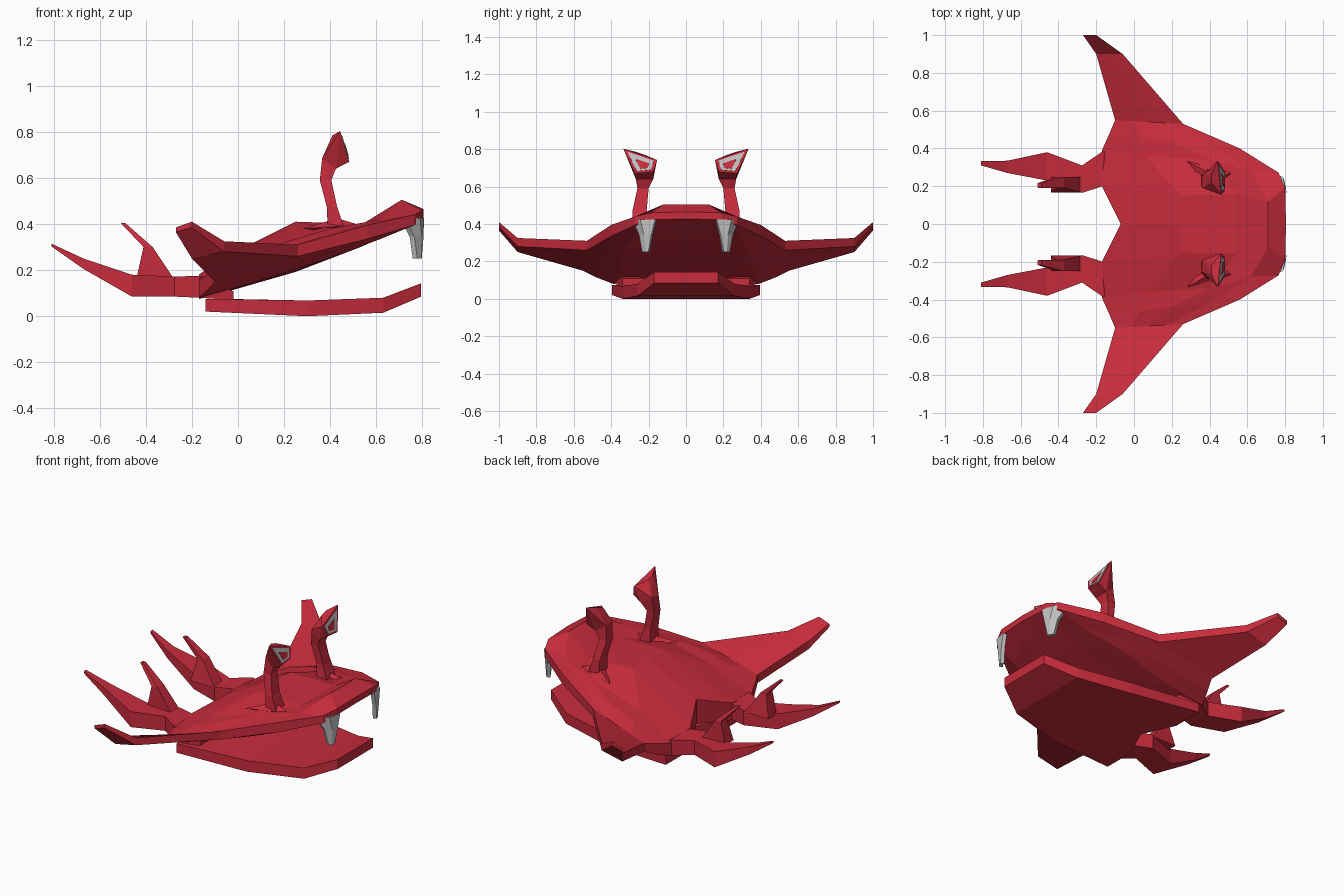
import bpy, bmesh
from mathutils import Vector

cube = bpy.data.objects.get("Cube")
if cube:
    bpy.data.objects.remove(cube, do_unlink=True)


def material(name, rgb):
    m = bpy.data.materials.new(name)
    m.use_nodes = True
    col = (*rgb, 1)
    m.diffuse_color = col
    m.node_tree.nodes["Principled BSDF"].inputs["Base Color"].default_value = col
    return m


RED = material("red", (0.58, 0.025, 0.045))
GREY = material("light grey", (0.53, 0.53, 0.53))


def finish(bm, name, mat):
    """Make an object from one side and mirror it across y = 0."""
    bmesh.ops.recalc_face_normals(bm, faces=bm.faces)
    mesh = bpy.data.meshes.new(name)
    bm.to_mesh(mesh)
    bm.free()
    mesh.materials.append(mat)
    ob = bpy.data.objects.new(name, mesh)
    bpy.context.collection.objects.link(ob)
    mod = ob.modifiers.new("Mirror", 'MIRROR')
    mod.use_axis = (False, True, False)
    mod.merge_threshold = 0.0005
    return ob


def loft(name, rings, mat, caps=(True, True)):
    """Skin between rings that all have the same number of points."""
    bm = bmesh.new()
    vs = [[bm.verts.new(p) for p in r] for r in rings]
    n = len(rings[0])
    for a, b in zip(vs, vs[1:]):
        for i in range(n):
            j = (i + 1) % n
            bm.faces.new((a[i], a[j], b[j], b[i]))
    if caps[0]:
        bm.faces.new(vs[0])
    if caps[1]:
        bm.faces.new(vs[-1])
    return finish(bm, name, mat)


def hull(name, points, mat):
    bm = bmesh.new()
    for p in points:
        bm.verts.new(p)
    bmesh.ops.convex_hull(bm, input=bm.verts)
    return finish(bm, name, mat)


def flat_ring(x0, x1, y0, y1, z):
    return [(x0, y0, z), (x1, y0, z), (x1, y1, z), (x0, y1, z)]


def upright_ring(x, y0, y1, z0, z1):
    return [(x, y0, z0), (x, y1, z0), (x, y1, z1), (x, y0, z1)]


def line(a, b, n=5):
    a, b = Vector(a), Vector(b)
    return [tuple(a.lerp(b, i / (n - 1))) for i in range(n)]


# Upper shell: top columns from the centre out to the wing tip, back to front,
# each with the underside height at its back and front and its sag between
columns = [
    ([(-.07, 0, .25), (.25, 0, .41), (.54, 0, .40), (.71, 0, .505), (.805, 0, .465)], .10, .428, .03),
    ([(-.17, .20, .18), (.25, .15, .41), (.54, .16, .40), (.71, .12, .505), (.80, .19, .46)], .075, .422, .03),
    ([(-.17, .39, .16), (.06, .36, .28), (.40, .34, .38), (.62, .28, .42), (.765, .272, .44)], .08, .395, .02),
    ([(-.13, .48, .18), (.03, .46, .26), (.20, .44, .32), (.40, .42, .36), (.56, .40, .395)], .115, .335, .01),
    (line((-.10, .55, .20), (.26, .53, .31)), .15, .26, 0),
    (line((-.20, .90, .30), (-.06, .90, .325)), .25, .28, 0),
    (line((-.27, 1.0, .385), (-.20, 1.0, .41)), .365, .385, 0),
]
shell = []
for top, back, front, sag in columns:
    x0, x1 = top[0][0], top[-1][0]
    under = []
    for x, y, z in top:
        t = (x - x0) / (x1 - x0)
        under.append((x, y, back + (front - back) * t - 4 * sag * t * (1 - t)))
    shell.append(top + under[::-1])
loft("upper_shell", shell, RED, caps=(False, True))

# Lower jaw: (x at centre, x at side, half width, bottom, top),
# notched at the back and upturned at the front lip
jaw = [(-.05, -.14, .395, .02, .075), (.30, .30, .34, 0, .068),
       (.63, .63, .26, .015, .08), (.795, .795, .17, .085, .143)]
bm = bmesh.new()
rows = []
for xc, xs, y, b, t in jaw:
    ring = [(xc, 0, b), (xs, y * .5, b), (xs, y, b),
            (xs, y, t), (xs, y * .5, t), (xc, 0, t)]
    rows.append([bm.verts.new(p) for p in ring])
for a, b in zip(rows, rows[1:]):
    for i in range(5):
        bm.faces.new((a[i], a[i + 1], b[i + 1], b[i]))
for r in (rows[0], rows[-1]):
    bm.faces.new((r[0], r[1], r[4], r[5]))
    bm.faces.new((r[1], r[2], r[3], r[4]))
finish(bm, "lower_jaw", RED)

# Tail: long outer prong and short raised inner prong
loft("tail_long_prongs", [upright_ring(*r) for r in (
    (-.02, .18, .34, .07, .108), (-.165, .20, .385, .08, .175),
    (-.275, .165, .31, .085, .172), (-.46, .23, .38, .085, .18),
    (-.67, .27, .335, .205, .25), (-.81, .31, .333, .303, .315))], RED)
loft("tail_short_prongs", [flat_ring(*r) for r in (
    (-.44, -.28, .168, .25, .165), (-.41, -.37, .19, .25, .30),
    (-.51, -.49, .192, .217, .405))], RED)

# Eye stalks with a low flared foot
neck = [(.365, .19, .685), (.425, .175, .64), (.425, .268, .64), (.365, .255, .685)]
loft("eye_stalks", [flat_ring(*r) for r in (
    (.39, .465, .20, .29, .37), (.385, .43, .21, .285, .475),
    (.355, .405, .20, .26, .59))] + [neck], RED)
hull("eye_stalk_feet", [(.28, .335, .38), (.53, .27, .395), (.39, .20, .39),
                        (.43, .25, .425), (.43, .25, .36)], RED)

# Eye heads: slanted front quad, narrow back
quad = [Vector((.483 - .3 * (z - .67), y, z)) for y, z in
        ((.155, .742), (.335, .803), (.272, .67), (.175, .68))]
hull("eye_heads", quad + neck + [(.41, .22, .77), (.41, .265, .785)], RED)
centre = sum(quad, Vector()) / 4
normal = Vector((1, 0, .3)).normalized()


def eye_plate(name, scale, shift, lift, mat):
    pts = [centre + Vector(shift) + (p - centre) * scale for p in quad]
    hull(name, [p + normal * h for p in pts for h in (-.002, lift)], mat)


eye_plate("eye_whites", .78, (0, 0, 0), .003, GREY)
eye_plate("eye_pupils", .40, (.0024, -.005, -.008), .005, RED)

# Fangs: curved plates wrapped round the corners of the front rim
fang = [((.807, .165), (.79, .245), (.725, .288), .425),
        ((.805, .185), (.797, .225), (.765, .252), .345),
        ((.797, .202), (.793, .218), (.778, .235), .25)]
rings = []
for a, b, c, z in fang:
    inner = [(x - .02, y - .008) for x, y in (c, b, a)]
    rings.append([(x, y, z) for x, y in (a, b, c, *inner)])
loft("fangs", rings, GREY)
